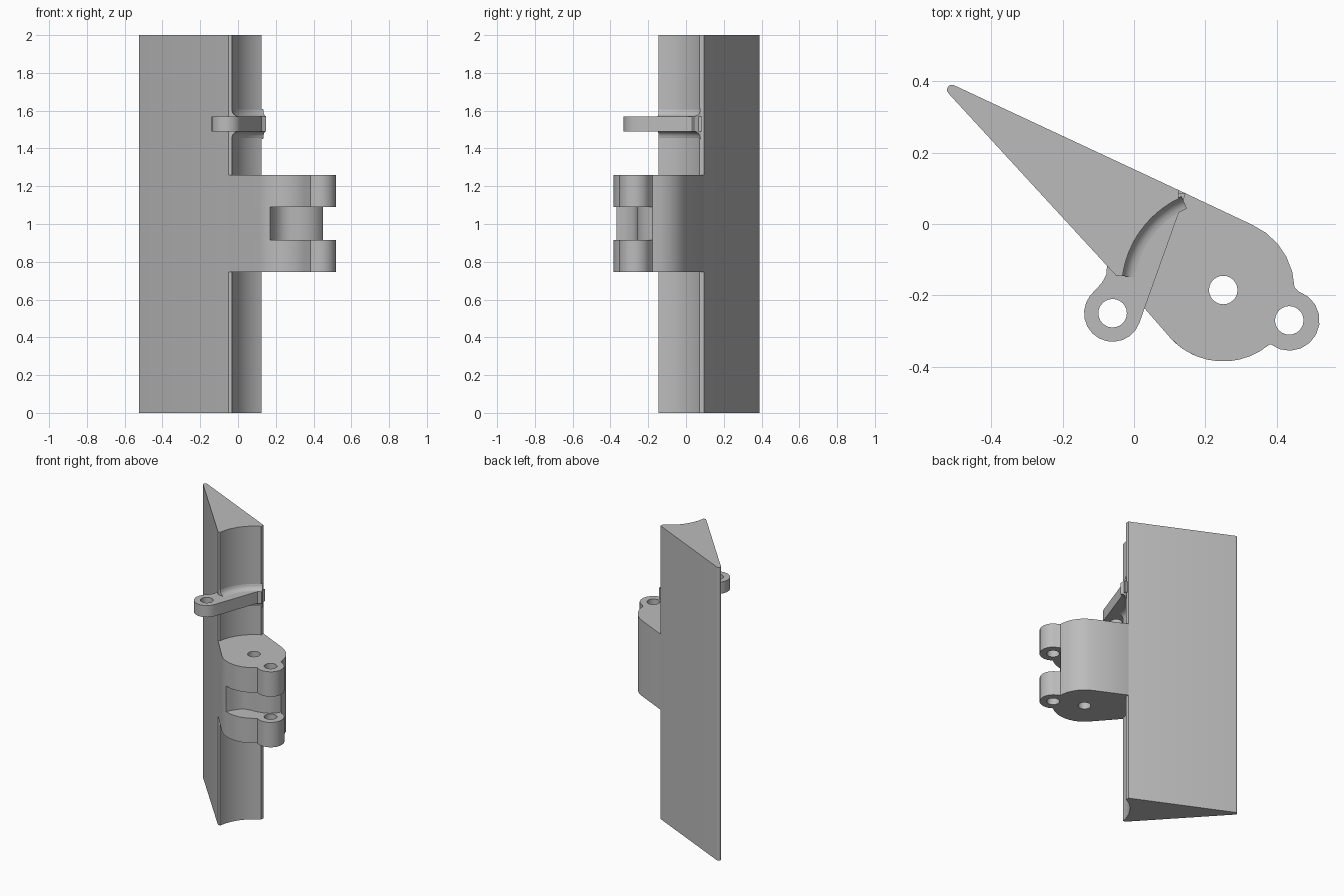
import bpy, bmesh
from math import sin, cos, radians, pi

if "Cube" in bpy.data.objects:
    bpy.data.objects.remove(bpy.data.objects["Cube"], do_unlink=True)

grey = bpy.data.materials.new("plain grey")
grey.use_nodes = True
colour = (0.5, 0.5, 0.5, 1)
grey.diffuse_color = colour
grey.node_tree.nodes["Principled BSDF"].inputs["Base Color"].default_value = colour

PIVOT, COVE_R, BODY_R = (0.25, -0.185), 0.285, 0.2
EAR, LEVER_EAR, HOLE_R = (0.435, -0.27), (-0.06, -0.25), 0.04


def arc(centre, r, start, end, n):
    """Points on an arc, angles in degrees."""
    angles = [radians(start + (end - start) * i / n) for i in range(n + 1)]
    return [(centre[0] + r * cos(a), centre[1] + r * sin(a)) for a in angles]


def finish(name, bm):
    bmesh.ops.recalc_face_normals(bm, faces=bm.faces)
    mesh = bpy.data.meshes.new(name)
    bm.to_mesh(mesh)
    bm.free()
    mesh.materials.append(grey)
    ob = bpy.data.objects.new(name, mesh)
    bpy.context.collection.objects.link(ob)
    return ob


def select(ob):
    bpy.ops.object.select_all(action='DESELECT')
    ob.select_set(True)
    bpy.context.view_layer.objects.active = ob


def prism(name, outline, low, high, holes=()):
    """Extrude an outline upwards and drill round holes through it."""
    bm = bmesh.new()
    face = bm.faces.new([bm.verts.new((x, y, low)) for x, y in outline])
    top = bmesh.ops.extrude_face_region(bm, geom=[face])["geom"]
    bmesh.ops.translate(bm, vec=(0, 0, high - low),
                        verts=[v for v in top if isinstance(v, bmesh.types.BMVert)])
    ob = finish(name, bm)
    select(ob)
    for centre in holes:
        drill = prism("drill", arc(centre, HOLE_R, 0, 345, 23), low - 0.1, high + 0.1)
        drill.hide_render = True
        select(ob)
        cut = ob.modifiers.new("hole", 'BOOLEAN')
        cut.operation, cut.solver, cut.object = 'DIFFERENCE', 'EXACT', drill
        bpy.ops.object.modifier_apply(modifier=cut.name)
        bpy.data.objects.remove(drill, do_unlink=True)
    bpy.ops.object.shade_smooth_by_angle(angle=radians(32))
    return ob


# Long wedge blade with a concave cove and narrow lips
cove = arc(PIVOT, COVE_R, 116, 172, 16)
tip = arc((-0.51, 0.376), 0.014, 222, 65, 6)
prism("wedge_blade", tip + [(0.125, 0.095)] + cove + [(-0.05, -0.145)], 0, 2)

# Hinge knuckle: two eared plates around a recessed middle
root = [(0.125, 0.095), (-0.02, 0.08), (-0.05, 0.0), (-0.05, -0.145)]
back = arc(PIVOT, BODY_R, 2, 66, 5)
eared = (root + arc(PIVOT, BODY_R, 223, 309, 10)
         + arc(EAR, 0.085, 232, 432, 10) + back)
for name, low, high in (("knuckle_lower", 0.745, 0.915), ("knuckle_upper", 1.09, 1.26)):
    prism(name, eared, low, high, (PIVOT, EAR))

recess = [(0.19, -0.325), (0.215, -0.29), (0.245, -0.27), (0.28, -0.262), (0.32, -0.26),
          (0.36, -0.252), (0.4, -0.235), (0.43, -0.21)]
prism("knuckle_middle", root + arc(PIVOT, BODY_R, 223, 246, 4) + recess + back,
      0.915, 1.09, (PIVOT,))

# Thin lever arm with its own drilled ear
lever = ([(0.145, 0.086), (-0.02, 0.08), (-0.1, 0.0), (-0.076, -0.117), (-0.077, -0.14), (-0.09, -0.165)]
         + arc(LEVER_EAR, 0.08, 142, 340, 12) + [(0.03, -0.235)])
prism("lever_arm", lever, 1.49, 1.57, (LEVER_EAR,))

# Rounded root blending the lever into the cove, swept around the pivot
half = [(COVE_R + 0.003, 0.08)]
for i in range(7):
    a = pi / 2 * i / 6
    half.append((COVE_R - 0.035 * (1 - cos(a)), 0.075 - 0.035 * sin(a)))
section = [(r, 1.53 - h) for r, h in half] + [(r, 1.53 + h) for r, h in reversed(half)]
bm = bmesh.new()
rings = []
for i in range(17):
    a = radians(114 + 58 * i / 16)
    rings.append([bm.verts.new((PIVOT[0] + r * cos(a), PIVOT[1] + r * sin(a), z))
                  for r, z in section])
count = len(section)
for one, two in zip(rings, rings[1:]):
    for j in range(count):
        k = (j + 1) % count
        bm.faces.new((one[j], one[k], two[k], two[j]))
bm.faces.new(rings[0])
bm.faces.new(rings[-1])
blend = finish("lever_root_fillet", bm)
select(blend)
bpy.ops.object.shade_smooth_by_angle(angle=radians(32))
